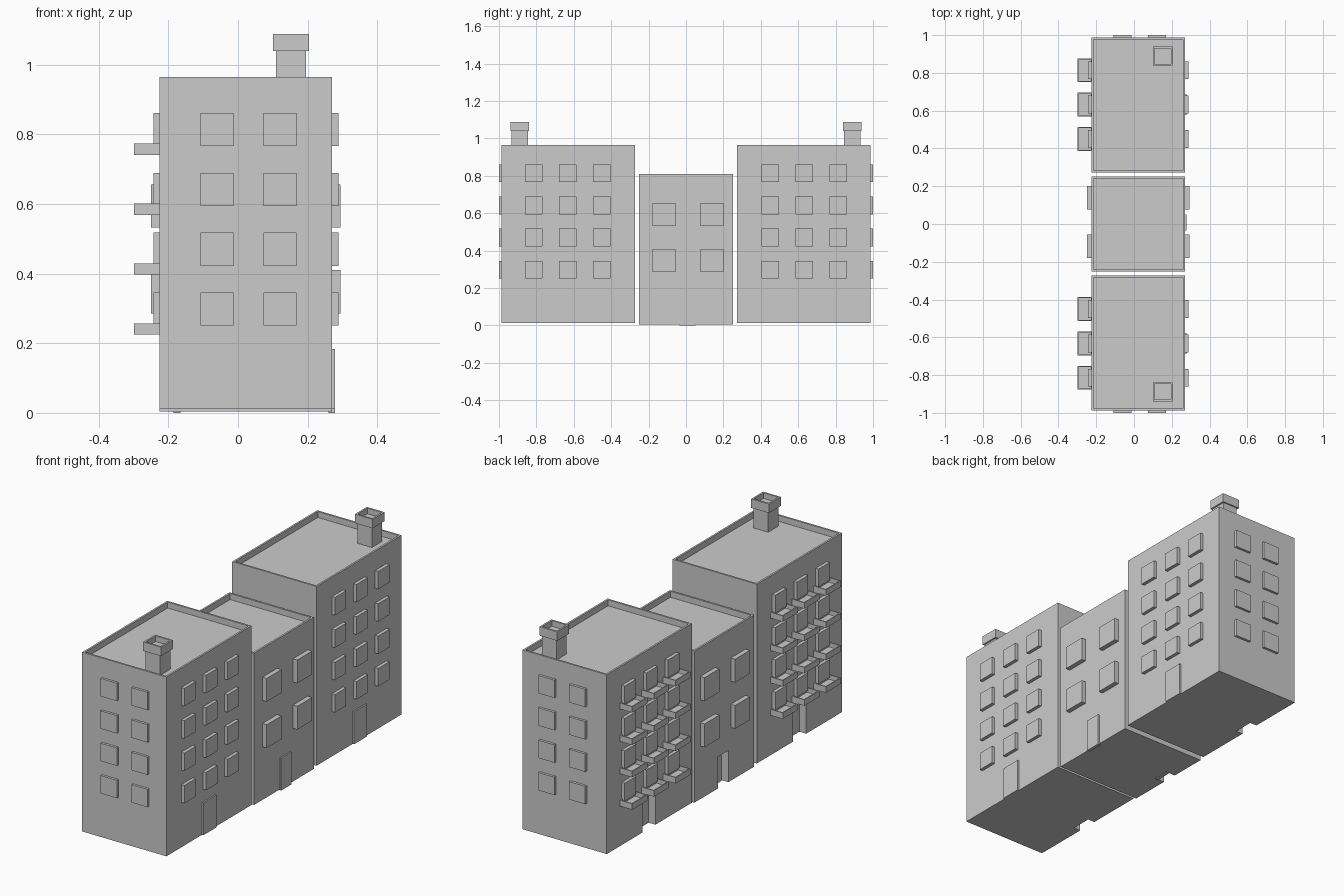
import bpy
import bmesh
from mathutils import Vector

cube = bpy.data.objects.get("Cube")
if cube:
    bpy.data.objects.remove(cube, do_unlink=True)

# Single plain grey
grey = bpy.data.materials.new("plain grey")
grey.use_nodes = True
colour = (0.6, 0.6, 0.6, 1)
grey.diffuse_color = colour
grey.node_tree.nodes["Principled BSDF"].inputs["Base Color"].default_value = colour

WEST, EAST = -0.225, 0.27     # balcony wall and street wall
SIZE = 0.095                  # window size on the tall blocks


def box(name, lo, hi, rim=0, depth=0):
    """Box between two corners; a rim and depth hollow out its top."""
    lo, hi = Vector(lo), Vector(hi)
    bm = bmesh.new()
    bmesh.ops.create_cube(bm, size=1)
    for v in bm.verts:
        v.co = (lo + hi) / 2 + v.co * (hi - lo)
    if rim:
        top = max(bm.faces, key=lambda f: f.calc_center_median().z)
        bmesh.ops.inset_region(bm, faces=[top], thickness=rim)
        well = bmesh.ops.extrude_face_region(bm, geom=[top])["geom"]
        bmesh.ops.translate(bm, vec=(0, 0, -depth),
                            verts=[g for g in well if isinstance(g, bmesh.types.BMVert)])
        if top.is_valid:
            bmesh.ops.delete(bm, geom=[top], context="FACES_ONLY")
    bmesh.ops.recalc_face_normals(bm, faces=bm.faces)
    mesh = bpy.data.meshes.new(name)
    bm.to_mesh(mesh)
    bm.free()
    mesh.materials.append(grey)
    obj = bpy.data.objects.new(name, mesh)
    bpy.context.collection.objects.link(obj)
    return obj


def cut(obj, lo, hi):
    """Cut a box-shaped recess out of an object."""
    cutter = box("cutter", lo, hi)
    cutter.hide_render = True
    mod = obj.modifiers.new("recess", "BOOLEAN")
    mod.operation = "DIFFERENCE"
    mod.solver = "EXACT"
    mod.object = cutter
    bpy.context.view_layer.objects.active = obj
    bpy.ops.object.modifier_apply(modifier=mod.name)
    bpy.data.objects.remove(cutter, do_unlink=True)


def block(name, y0, y1, base, top, door_y, door_width, door_base):
    """Walls with parapet, a street door and a recessed rear door."""
    body = box(name + "_walls", (WEST, y0, base), (EAST, y1, top), 0.014, 0.032)
    a, b = door_y - door_width / 2, door_y + door_width / 2
    head = door_base + 0.172
    cut(body, (WEST - 0.05, a, base - 0.05), (WEST + 0.05, b, head))
    box(name + "_street_door", (EAST - 0.01, a, door_base), (EAST + 0.008, b, head))
    box(name + "_rear_door", (WEST + 0.04, a, door_base), (WEST + 0.06, b, head))


def side_windows(name, y, z, size, out):
    """A matching pair of windows on the two long walls."""
    h = size / 2
    box(name + "_east", (EAST - 0.01, y - h, z - h), (EAST + out, y + h, z + h))
    box(name + "_west", (WEST - out, y - h, z - h), (WEST + 0.01, y + h, z + h))


ROWS = [0.298 + 0.172 * i for i in range(4)]

# Two tall end blocks, mirrored about the middle
for side, s in (("front", -1), ("back", 1)):
    y0, y1 = sorted((s * 0.273, s * 0.987))
    block(side + "_block", y0, y1, 0.012, 0.965, s * 0.633, 0.11, 0.012)
    for z in ROWS:
        # Long-wall windows with tray balconies on the rear side
        for y in (0.45, 0.632, 0.814):
            side_windows(side + "_window", s * y, z, SIZE, 0.018)
            box(side + "_balcony", (WEST - 0.073, s * y - 0.063, z - 0.073),
                (WEST + 0.002, s * y + 0.063, z - 0.041), 0.008, 0.024)
        # End-wall windows
        for x in (-0.06, 0.121):
            e0, e1 = sorted((s * 0.98, s))
            box(side + "_end_window", (x - SIZE / 2, e0, z - SIZE / 2),
                (x + SIZE / 2, e1, z + SIZE / 2))
    # Chimney stack and hollow cap
    cx, cy = 0.152, s * 0.889
    box(side + "_chimney_stack", (cx - 0.043, cy - 0.043, 0.92), (cx + 0.043, cy + 0.043, 1.045))
    box(side + "_chimney_cap", (cx - 0.052, cy - 0.05, 1.04), (cx + 0.052, cy + 0.05, 1.088),
        0.013, 0.03)

# Lower middle block with larger windows
block("middle_block", -0.251, 0.251, 0.004, 0.81, 0.008, 0.085, 0)
for y in (-0.118, 0.139):
    for z in (0.348, 0.594):
        side_windows("middle_window", y, z, 0.124, 0.025)
